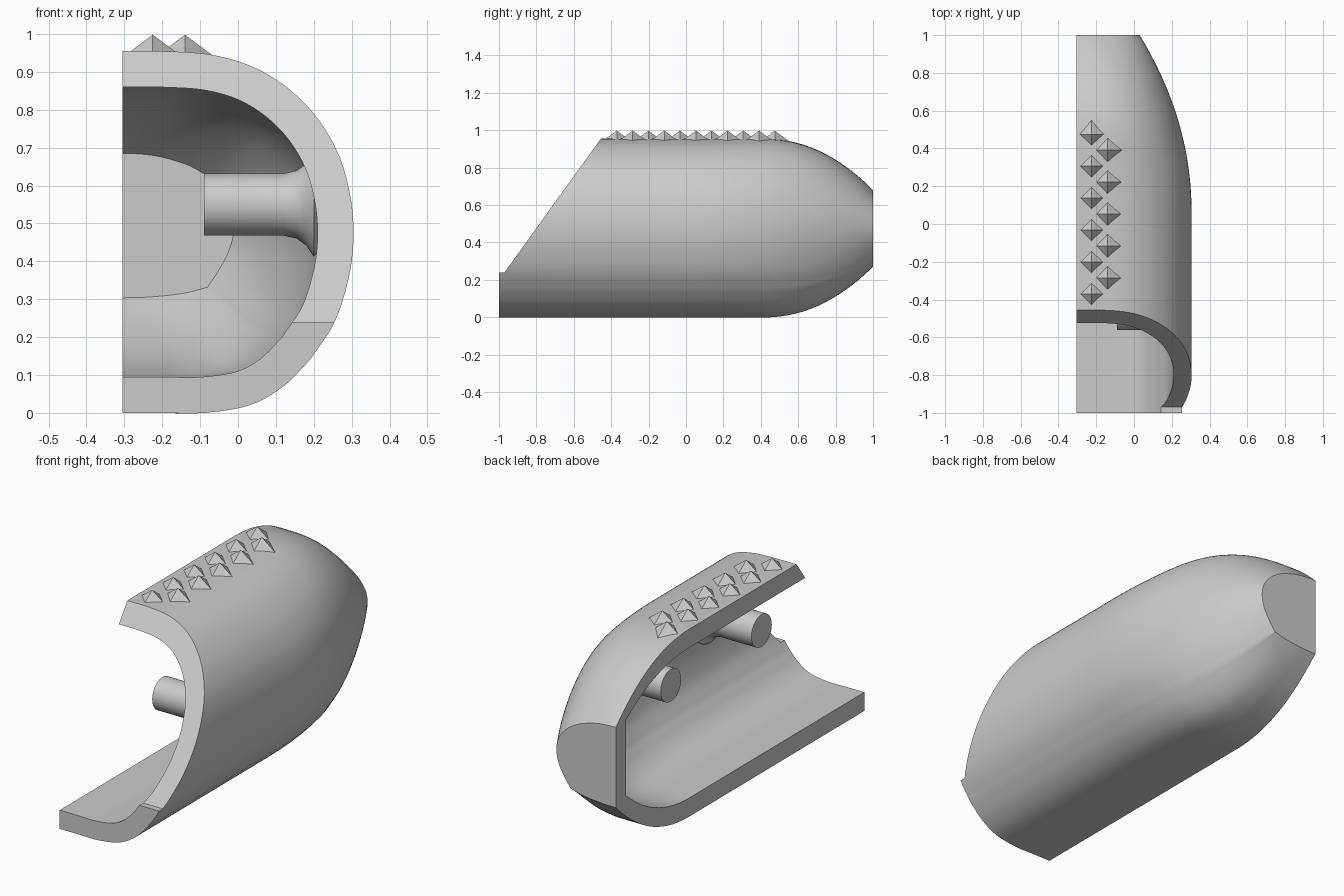
import bpy, bmesh, math
from mathutils import Vector

cube = bpy.data.objects.get("Cube")
if cube:
    bpy.data.objects.remove(cube, do_unlink=True)

grey = bpy.data.materials.new("plain_grey")
grey.use_nodes = True
COLOUR = (0.6, 0.6, 0.6, 1)
grey.diffuse_color = COLOUR
grey.node_tree.nodes["Principled BSDF"].inputs["Base Color"].default_value = COLOUR

CUT_X = -0.305      # flat side of the half shell
WALL = 0.095


def make_object(name, bm):
    bmesh.ops.recalc_face_normals(bm, faces=bm.faces)
    mesh = bpy.data.meshes.new(name)
    bm.to_mesh(mesh)
    bm.free()
    obj = bpy.data.objects.new(name, mesh)
    bpy.context.collection.objects.link(obj)
    mesh.materials.append(grey)
    return obj


def smooth(obj):
    bpy.ops.object.select_all(action='DESELECT')
    obj.select_set(True)
    bpy.context.view_layer.objects.active = obj
    bpy.ops.object.shade_smooth_by_angle(angle=math.radians(28))


def loft(name, rings):
    """Closed solid through a list of matching rings."""
    bm = bmesh.new()
    rows = [[bm.verts.new(p) for p in ring] for ring in rings]
    n = len(rows[0])
    for a, b in zip(rows, rows[1:]):
        for i in range(n - 1):
            bm.faces.new((a[i], a[i + 1], b[i + 1], b[i]))
    bm.faces.new(rows[0])
    bm.faces.new(rows[-1])
    # one flat polygon closes the open side of the section
    bm.faces.new([r[0] for r in rows] + [r[-1] for r in reversed(rows)])
    return make_object(name, bm)


def spline(pts, steps=5):
    """Smooth curve through the points."""
    p = [Vector(q) for q in pts]
    p = [2 * p[0] - p[1]] + p + [2 * p[-1] - p[-2]]
    out = []
    for a, b, c, d in zip(p, p[1:], p[2:], p[3:]):
        for k in range(steps):
            t = k / steps
            out.append(0.5 * (2 * b + (c - a) * t + (2 * a - 5 * b + 4 * c - d) * t ** 2
                              + (3 * b - a - 3 * c + d) * t ** 3))
    return out + [p[-2]]


def inset(curve, dist):
    """Offset a section inward, keeping its ends on the cut plane."""
    out = []
    for i, p in enumerate(curve):
        t = (curve[min(i + 1, len(curve) - 1)] - curve[max(i - 1, 0)]).normalized()
        out.append(p + dist * Vector((-t.y, t.x)))
    out[0].x = out[-1].x = CUT_X
    return out


# Sections (x, z): underside up to the crease, then the side and top
base_low = [(CUT_X, 0), (-.2, 0), (-.09, 0), (.03, .02), (.12, .07), (.19, .14)]
base_up = [(.19, .14), (.255, .24), (.293, .36), (.305, .47), (.295, .58), (.262, .69),
           (.2, .79), (.12, .866), (.03, .917), (-.07, .945), (-.18, .954), (CUT_X, .955)]
end_low = [(CUT_X, .27), (-.25, .271), (-.2, .274), (-.15, .279), (-.1, .287), (-.05, .3)]
end_up = [(-.05, .3), (-.015, .35), (.017, .41), (.03, .47), (.022, .53), (-.01, .58),
          (-.05, .615), (-.1, .643), (-.15, .66), (-.2, .672), (-.25, .678), (CUT_X, .68)]
outer_base = spline(base_low)[:-1] + spline(base_up)
outer_end = spline(end_low)[:-1] + spline(end_up)
inner_base = inset(outer_base, WALL)
inner_end = [Vector((CUT_X + (p.x - CUT_X) * .88, .685 - (.68 - p.y) * .93)) for p in outer_end]


def body_rings(base, end, front, back, overhang=0):
    ys = [front] + [back * k / 24 for k in range(25)]
    rings = []
    for y in ys:
        fx = max(0, (y - .05) / (back - .05)) ** 2.1
        fz = max(0, (y - .4) / (back - .4)) ** 2.2
        ring = [(a.x + (b.x - a.x) * fx, y, a.y + (b.y - a.y) * fz)
                for a, b in zip(base, end)]
        if overhang:
            ring = ([(CUT_X - overhang, y, ring[0][2])] + ring
                    + [(CUT_X - overhang, y, ring[-1][2])])
        rings.append(ring)
    return rings


# Hollow half shell with a sloping mouth
shell = loft("shell", body_rings(outer_base, outer_end, -1, 1))
hollow = loft("hollow_cutter", body_rings(inner_base, inner_end, -1.2, .92, .1))
mouth = [(-.97, .24), (-.311, 1.155), (-1.3, 1.155), (-1.3, .24)]
bm = bmesh.new()
face = bm.faces.new([bm.verts.new((-.6, y, z)) for y, z in mouth])
ext = bmesh.ops.extrude_face_region(bm, geom=[face])
bmesh.ops.translate(bm, vec=(1.2, 0, 0),
                    verts=[g for g in ext["geom"] if isinstance(g, bmesh.types.BMVert)])
slope = make_object("mouth_cutter", bm)

bpy.context.view_layer.objects.active = shell
for cutter in (hollow, slope):
    cutter.hide_render = True
    mod = shell.modifiers.new("cut", 'BOOLEAN')
    mod.operation = 'DIFFERENCE'
    mod.solver = 'EXACT'
    mod.object = cutter
    bpy.ops.object.modifier_apply(modifier=mod.name)
    bpy.data.objects.remove(cutter, do_unlink=True)
smooth(shell)

# Inner pegs, flaring where they meet the wall
peg_profile = [(-.09, .082), (.12, .082), (.155, .09), (.18, .108), (.2, .138), (.235, .09)]
for label, y0 in (("front_peg", -.48), ("back_peg", .25)):
    bm = bmesh.new()
    rows = []
    for x, r in peg_profile:
        rows.append([bm.verts.new((x, y0 + r * math.cos(a), .55 + r * math.sin(a)))
                     for a in (math.tau * k / 48 for k in range(48))])
    for a, b in zip(rows, rows[1:]):
        for i in range(48):
            j = (i + 1) % 48
            bm.faces.new((a[i], a[j], b[j], b[i]))
    bm.faces.new(rows[0])
    bm.faces.new(rows[-1])
    smooth(make_object(label, bm))

# Two staggered rows of pyramid studs along the top
for row, (x, y_first, count) in enumerate(((-.225, -.37, 6), (-.14, -.285, 5))):
    for k in range(count):
        bm = bmesh.new()
        bmesh.ops.create_cone(bm, cap_ends=True, segments=4, radius1=.08, radius2=0, depth=.06)
        bmesh.ops.translate(bm, verts=bm.verts, vec=(x, y_first + .169 * k, .968))
        make_object(f"stud_row{row + 1}_{k + 1}", bm)
